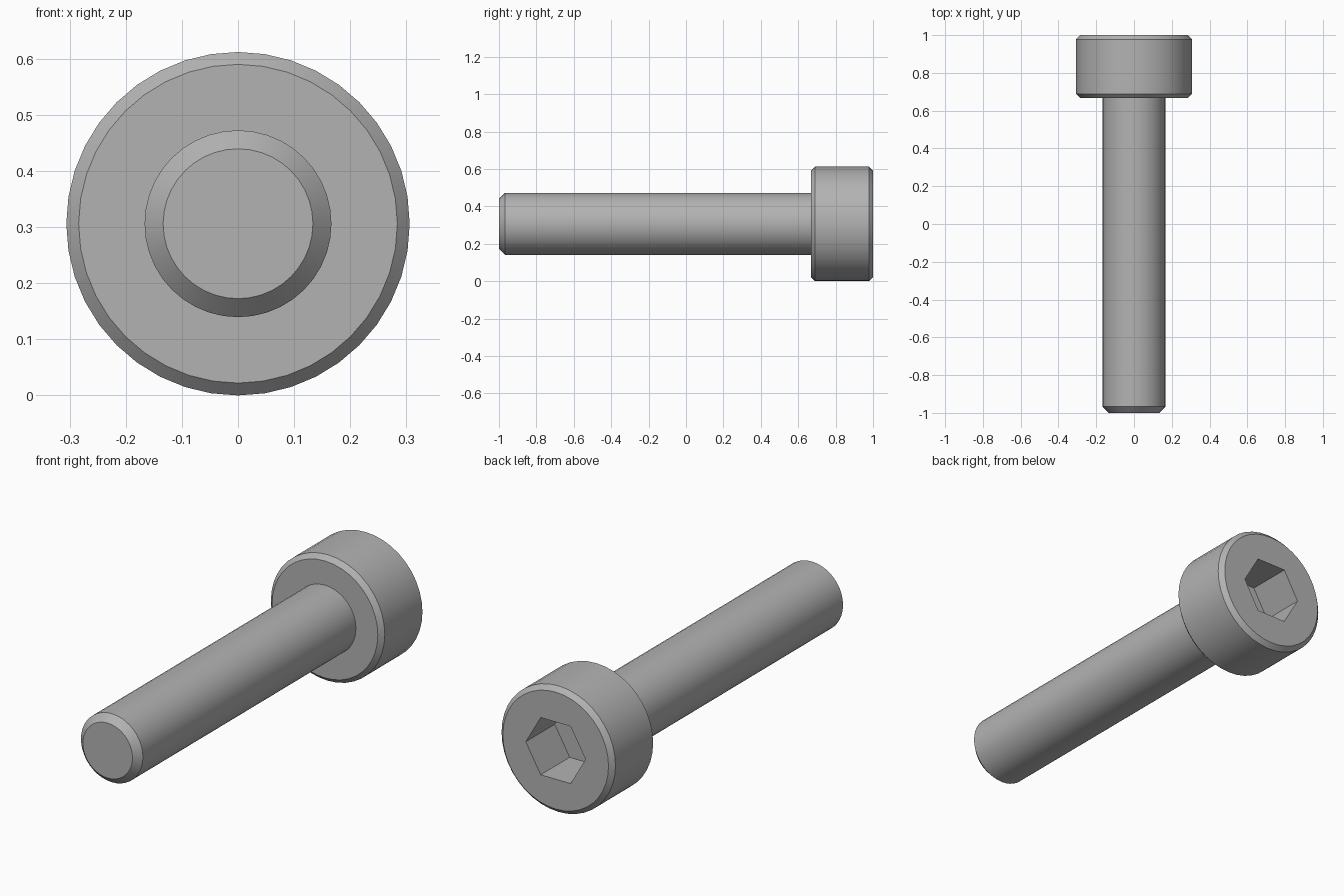
import bpy
import bmesh
from math import cos, sin, tau, radians

cube = bpy.data.objects.get("Cube")
if cube:
    bpy.data.objects.remove(cube, do_unlink=True)

HEAD_R, SHAFT_R = 0.306, 0.1665
HEAD_CHAMFER, TIP_CHAMFER = 0.022, 0.033
TIP_Y, NECK_Y, BACK_Y = -1.0, 0.667, 1.0
HEX_R, HEX_DEPTH = 0.1604, 0.222
SEGMENTS = 40

steel = bpy.data.materials.new("steel_grey")
steel.use_nodes = True
grey = (0.45, 0.45, 0.45, 1.0)
steel.diffuse_color = grey
steel.node_tree.nodes["Principled BSDF"].inputs["Base Color"].default_value = grey

bm = bmesh.new()


def ring(radius, y, count):
    """Closed loop of vertices around the long axis."""
    return [bm.verts.new((radius * cos(tau * i / count), y,
                          HEAD_R + radius * sin(tau * i / count)))
            for i in range(count)]


def skin(a, b):
    """Quads between two loops of equal size."""
    for i in range(len(a)):
        j = (i + 1) % len(a)
        bm.faces.new((a[i], a[j], b[j], b[i]))


def loop_edges(loop):
    return [bm.edges.get((v, loop[i - 1])) for i, v in enumerate(loop)]


# Shaft and head: one revolved profile from the tip to the back of the head
profile = [
    (SHAFT_R - TIP_CHAMFER, TIP_Y),
    (SHAFT_R, TIP_Y + TIP_CHAMFER),
    (SHAFT_R, NECK_Y),
    (HEAD_R - HEAD_CHAMFER, NECK_Y),
    (HEAD_R, NECK_Y + HEAD_CHAMFER),
    (HEAD_R, BACK_Y - HEAD_CHAMFER),
    (HEAD_R - HEAD_CHAMFER, BACK_Y),
]
rings = [ring(r, y, SEGMENTS) for r, y in profile]
for a, b in zip(rings, rings[1:]):
    skin(a, b)
bm.faces.new(rings[0])

# Hexagonal socket sunk into the back of the head
rim = ring(HEX_R, BACK_Y, 6)
floor = ring(HEX_R, BACK_Y - HEX_DEPTH, 6)
skin(rim, floor)
bm.faces.new(floor)

# Flat back face around the socket
bmesh.ops.triangle_fill(bm, use_beauty=True, normal=(0, 1, 0),
                        edges=loop_edges(rings[-1]) + loop_edges(rim))
bmesh.ops.recalc_face_normals(bm, faces=bm.faces)

mesh = bpy.data.meshes.new("socket_bolt")
bm.to_mesh(mesh)
bm.free()
mesh.materials.append(steel)
bolt = bpy.data.objects.new("socket_bolt", mesh)
bpy.context.collection.objects.link(bolt)

# Smooth round walls, crisp chamfers and socket
bpy.ops.object.select_all(action="DESELECT")
bolt.select_set(True)
bpy.context.view_layer.objects.active = bolt
bpy.ops.object.shade_smooth_by_angle(angle=radians(30))
